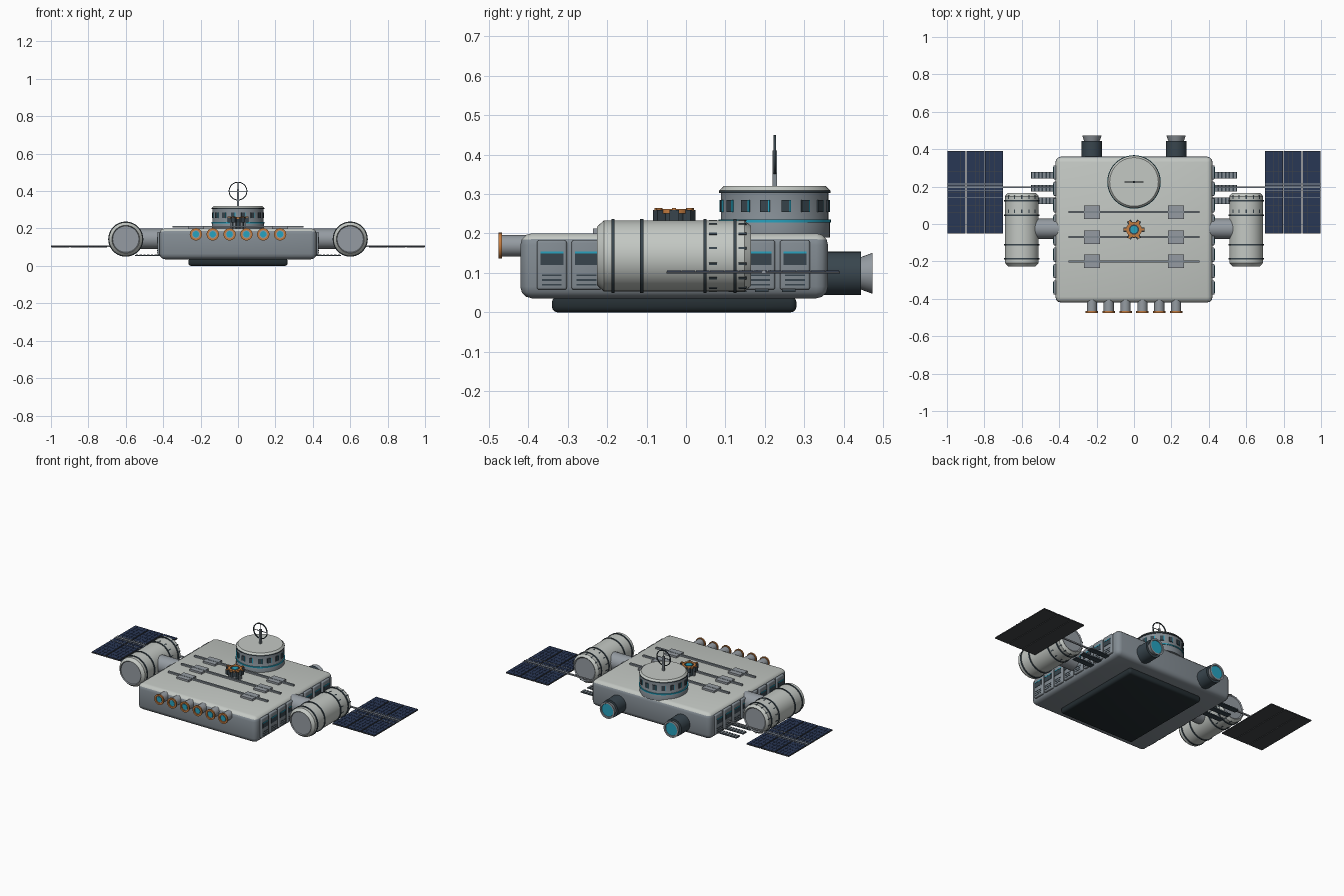
import bpy, bmesh
from math import pi, cos, sin, radians
from mathutils import Matrix, Vector

if "Cube" in bpy.data.objects:
    bpy.data.objects.remove(bpy.data.objects["Cube"], do_unlink=True)


def material(name, rgb):
    m = bpy.data.materials.new(name)
    m.use_nodes = True
    m.diffuse_color = (*rgb, 1)
    m.node_tree.nodes["Principled BSDF"].inputs["Base Color"].default_value = (*rgb, 1)
    return m


LIGHT = material("pale grey", (0.55, 0.58, 0.55))
GREY = material("hull grey", (0.23, 0.265, 0.295))
MID = material("fitting grey", (0.30, 0.33, 0.36))
SLATE = material("dark slate", (0.04, 0.06, 0.075))
BLACK = material("belly black", (0.018, 0.027, 0.032))
NAVY = material("solar navy", (0.022, 0.038, 0.09))
CHAR = material("charcoal", (0.055, 0.06, 0.065))
CYAN = material("cyan glow", (0.02, 0.36, 0.52))
ORANGE = material("orange", (0.55, 0.20, 0.05))

AXES = {"x": Matrix.Rotation(pi / 2, 4, "Y"), "y": Matrix.Rotation(-pi / 2, 4, "X"),
        "z": Matrix.Identity(4)}


def finish(bm, name, *mats):
    bmesh.ops.recalc_face_normals(bm, faces=bm.faces)
    mesh = bpy.data.meshes.new(name)
    bm.to_mesh(mesh)
    bm.free()
    ob = bpy.data.objects.new(name, mesh)
    bpy.context.collection.objects.link(ob)
    for m in mats:
        mesh.materials.append(m)
    bpy.ops.object.select_all(action="DESELECT")
    ob.select_set(True)
    bpy.context.view_layer.objects.active = ob
    bpy.ops.object.shade_smooth_by_angle(angle=radians(32))
    return ob


def boxes(name, mat, items, bevel=0, spin=None):
    """Boxes given as (centre, size), with an optional placing matrix for each."""
    bm = bmesh.new()
    for i, (c, s) in enumerate(items):
        m = Matrix.Translation(c) @ Matrix.Diagonal((*s, 1))
        bmesh.ops.create_cube(bm, size=1, matrix=spin[i] @ m if spin else m)
    if bevel:
        bmesh.ops.bevel(bm, geom=bm.edges[:], offset=bevel, segments=3, profile=0.5,
                        affect="EDGES")
    return finish(bm, name, mat)


def turned(name, profile, loc, axis, *mats, paint=None, n=32):
    """Spin a (radius, distance) profile round an axis; paint maps segment to material."""
    bm = bmesh.new()
    rings = []
    for r, t in profile:
        if r == 0:
            rings.append([bm.verts.new((0, 0, t))] * n)
        else:
            rings.append([bm.verts.new((r * cos(2 * pi * i / n), r * sin(2 * pi * i / n), t))
                          for i in range(n)])
    for k, (a, b) in enumerate(zip(rings, rings[1:])):
        for i in range(n):
            j = (i + 1) % n
            f = bm.faces.new(list(dict.fromkeys((a[i], a[j], b[j], b[i]))))
            f.material_index = paint[k] if paint else 0
    bm.transform(Matrix.Translation(loc) @ AXES[axis])
    return finish(bm, name, *mats)


def drum(name, r, lo, hi, loc, axis, mat, n=32):
    return turned(name, [(0, lo), (r, lo), (r, hi), (0, hi)], loc, axis, mat, n=n)


def hoop(name, inner, outer, lo, hi, loc, axis, mat, n=32):
    return turned(name, [(inner, lo), (outer, lo), (outer, hi), (inner, hi), (inner, lo)],
                  loc, axis, mat, n=n)


# Hull, with its upward faces pale
hull = boxes("hull", GREY, [((0, -0.03, 0.118), (0.84, 0.78, 0.165))], bevel=0.03)
hull.data.materials.append(LIGHT)
for p in hull.data.polygons:
    if p.normal.z > 0.4:
        p.material_index = 1
boxes("belly_plate", BLACK, [((0, -0.03, 0.02), (0.53, 0.62, 0.04))], bevel=0.015)

# Roof rails with clamps
rows = (0.064, -0.07, -0.2)
boxes("roof_rails", GREY, [((0, y, 0.209), (0.7, 0.012, 0.01)) for y in rows])
boxes("rail_clamps", MID, [((x, y, 0.206), (0.085, 0.072, 0.013))
                           for y in rows for x in (-0.225, 0.225)])

# Tower
tower = (0, 0.225, 0)
turned("tower", [(0, 0.19), (0.14, 0.19), (0.14, 0.228), (0.136, 0.236), (0.136, 0.306),
                 (0.14, 0.309), (0.13, 0.32), (0, 0.32)], tower, "z", GREY, LIGHT,
       paint=[0, 0, 0, 0, 0, 1, 1], n=40)
hoop("tower_glow_ring", 0.13, 0.143, 0.228, 0.235, tower, "z", CYAN, n=40)
hoop("tower_rim", 0.13, 0.141, 0.303, 0.309, tower, "z", SLATE, n=40)
turns = [Matrix.Translation(tower) @ Matrix.Rotation(2 * pi * (i + 0.5) / 16, 4, "Z")
         for i in range(16)]
boxes("tower_windows", SLATE, [((0.136, 0, 0.27), (0.008, 0.02, 0.03))] * 16, spin=turns)
boxes("tower_window_lights", CYAN, [((0.136, 0.012, 0.27), (0.007, 0.004, 0.03))] * 16,
      spin=turns)

# Antenna
boxes("antenna_mast", GREY, [((0, 0.225, 0.363), (0.012, 0.012, 0.095))])
hoop("antenna_ring", 0.045, 0.05, -0.003, 0.003, (0, 0.225, 0.4), "y", SLATE)
boxes("antenna_cross", SLATE, [((0, 0.225, 0.4), (0.095, 0.003, 0.003)),
                               ((0, 0.225, 0.4), (0.003, 0.003, 0.095))])

# Roof docking mount
mount = (0, -0.03, 0)
drum("mount_core", 0.034, 0.195, 0.258, mount, "z", SLATE, n=16)
hoop("mount_ring", 0.027, 0.042, 0.25, 0.262, mount, "z", ORANGE, n=16)
drum("mount_light", 0.02, 0.25, 0.262, mount, "z", CYAN, n=16)
turns = [Matrix.Translation(mount) @ Matrix.Rotation(pi * i / 3, 4, "Z") for i in range(6)]
boxes("mount_arms", SLATE, [((0.044, 0, 0.245), (0.022, 0.024, 0.028))] * 6, spin=turns)
boxes("mount_arm_caps", ORANGE, [((0.046, 0, 0.261), (0.018, 0.01, 0.006))] * 6, spin=turns)
boxes("mount_legs", GREY, [((0.034, 0, 0.213), (0.016, 0.016, 0.04))] * 6, spin=turns)

# Front docking ports
for i in range(6):
    port = (0.09 * (i - 2.5), 0, 0.169)
    drum("port_tube", 0.027, -0.468, -0.4, port, "y", MID, n=24)
    hoop("port_ring", 0.022, 0.033, -0.475, -0.466, port, "y", ORANGE, n=24)
    drum("port_light", 0.017, -0.472, -0.46, port, "y", CYAN, n=24)

bays = [-0.34 + 0.088 * i for i in range(8)]
for s, side in ((-1, "right"), (1, "left")):
    # Engine
    e = (s * 0.225, 0, 0.099)
    drum(side + "_engine", 0.055, 0.34, 0.443, e, "y", SLATE)
    turned(side + "_nozzle", [(0.04, 0.44), (0.052, 0.473), (0.042, 0.473), (0.036, 0.455)],
           e, "y", MID)
    drum(side + "_engine_glow", 0.04, 0.45, 0.468, e, "y", CYAN)

    # Hull side bays with windows and vents
    boxes(side + "_bays", GREY, [((s * 0.421, y, 0.12), (0.02, 0.076, 0.125)) for y in bays],
          bevel=0.006)
    boxes(side + "_windows", SLATE, [((s * 0.431, y, 0.137), (0.004, 0.058, 0.034))
                                     for y in bays])
    boxes(side + "_window_lights", CYAN, [((s * 0.432, y, 0.152), (0.004, 0.058, 0.005))
                                          for y in bays])
    boxes(side + "_vents", SLATE, [((s * 0.431, y, z), (0.003, 0.05, 0.004))
                                   for y in bays for z in (0.07, 0.082, 0.094)])

    # Side tank with bands, slots and connecting tube
    t = (s * 0.6, 0, 0.143)
    turned(side + "_tank", [(0, -0.22), (0.07, -0.22), (0.074, -0.226), (0.09, -0.208),
                            (0.09, 0.148), (0.076, 0.165), (0.07, 0.16), (0, 0.16)],
           t, "y", LIGHT, MID, paint=[1, 1, 0, 0, 0, 1, 1], n=40)
    for y in (-0.185, -0.112, 0.048, 0.124):
        hoop(side + "_tank_band", 0.085, 0.094, y - 0.004, y + 0.004, t, "y", SLATE, n=40)
    turns = [Matrix.Translation(t) @ Matrix.Rotation(2 * pi * i / 14, 4, "Y")
             for i in range(14)]
    boxes(side + "_tank_slots", SLATE,
          [((0, y, 0.0895), (0.006, 0.02, 0.003)) for y in (0.068, 0.143) for _ in turns],
          spin=turns * 2)
    drum(side + "_tank_connector", 0.054, 0.4, 0.53, (0, -0.025, 0.145), "x", MID) \
        .scale.x = s

    # Radiator slats, ribbed
    fins = (0.125, 0.192, 0.26)
    boxes(side + "_radiator_slats", SLATE,
          [((s * 0.475, y, 0.055), (0.15, 0.034, 0.006)) for y in fins])
    boxes(side + "_radiator_ribs", GREY,
          [((s * (0.44 + 0.02 * k), y, 0.059), (0.012, 0.034, 0.004))
           for y in fins for k in range(6)])

    # Solar wing: three backing panels, cells on top, and boom
    cols = [s * (0.7475 + 0.101 * i) for i in range(3)]
    boxes(side + "_solar_backing", CHAR, [((x, 0.17, 0.101), (0.096, 0.44, 0.006))
                                          for x in cols])
    boxes(side + "_solar_cells", NAVY,
          [((x + 0.0235 * (i - 1.5), 0.17 + 0.0365 * (j - 5.5), 0.1045), (0.0222, 0.035, 0.003))
           for x in cols for i in range(4) for j in range(12)])
    boxes(side + "_solar_boom", MID,
          [((s * 0.705, 0.197, 0.104), (0.59, 0.009, 0.008))]
          + [((s * 0.85, y, 0.106), (0.3, 0.003, 0.003)) for y in (0.18, 0.214, 0.144)])
